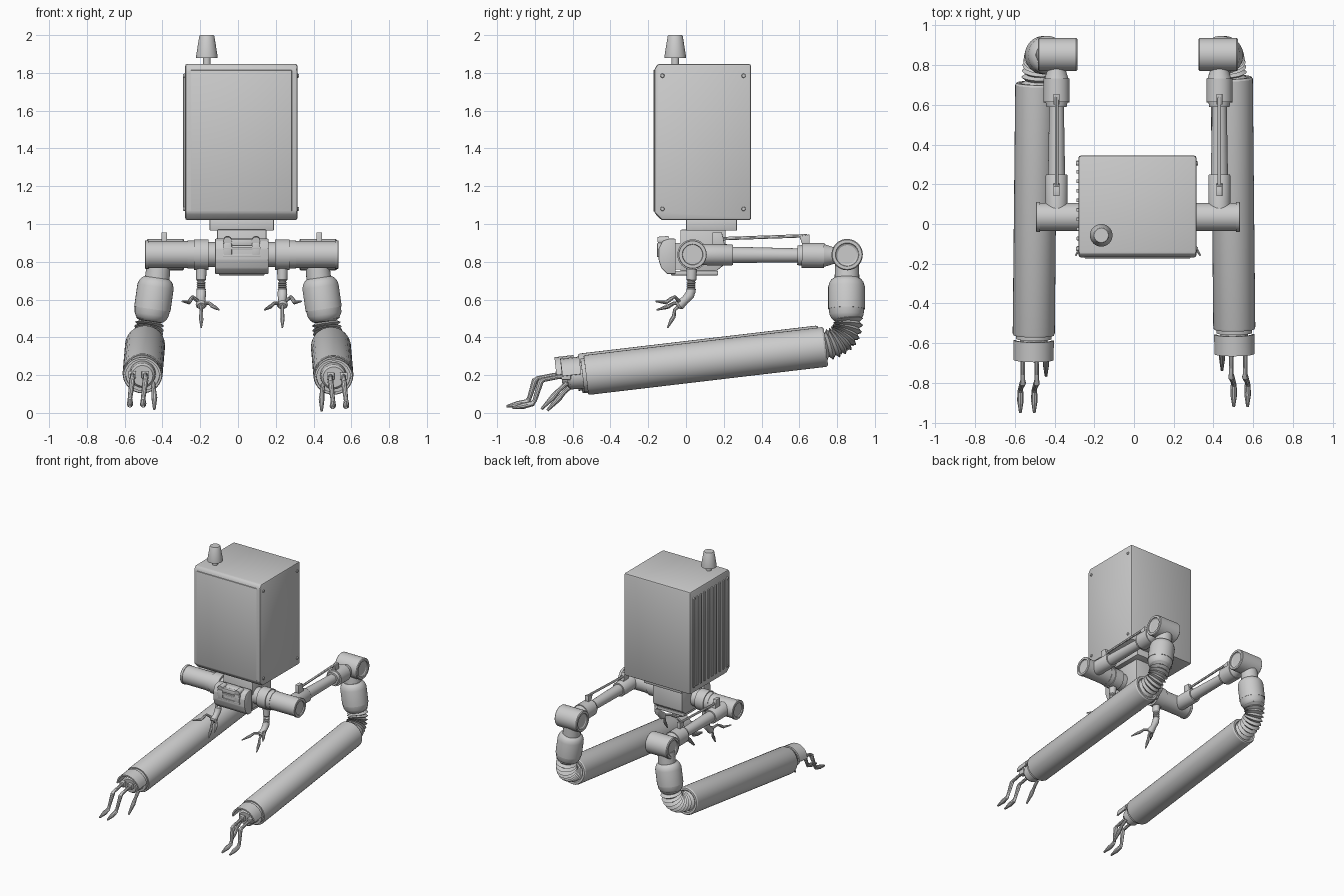
import bpy, bmesh, math
from mathutils import Vector as V


def finish(name, bm, bevel=0):
    bmesh.ops.recalc_face_normals(bm, faces=bm.faces)
    if bevel:
        bmesh.ops.bevel(bm, geom=bm.edges[:], offset=bevel, segments=2, affect='EDGES', profile=0.5)
    me = bpy.data.meshes.new(name)
    bm.to_mesh(me)
    bm.free()
    ob = bpy.data.objects.new(name, me)
    bpy.context.collection.objects.link(ob)
    return ob


def tube(name, pts, radii, seg=28, axis=None):
    """Sweep a circle of changing radius along points."""
    pts = [V(p) for p in pts]
    bm, rings, u = bmesh.new(), [], V((0.31, 0.52, 0.8))
    for i, (p, r) in enumerate(zip(pts, radii)):
        t = axis or (pts[min(i + 1, len(pts) - 1)] - pts[max(i - 1, 0)])
        t = t.normalized()
        u = (u - t * u.dot(t)).normalized()
        w = t.cross(u)
        rings.append([bm.verts.new(p + (u * math.cos(a) + w * math.sin(a)) * r)
                      for a in (2 * math.pi * k / seg for k in range(seg))])
    for a, b in zip(rings, rings[1:]):
        for k in range(seg):
            bm.faces.new((a[k], a[(k + 1) % seg], b[(k + 1) % seg], b[k]))
    bm.faces.new(rings[0])
    bm.faces.new(rings[-1])
    return finish(name, bm)


def lathe(name, a, b, prof, seg=32):
    """Turned part: profile of (fraction along a-b, radius)."""
    a, b = V(a), V(b)
    return tube(name, [a.lerp(b, t) for t, _ in prof], [r for _, r in prof], seg, b - a)


def cyl(name, a, b, r, r2=None, seg=28):
    return lathe(name, a, b, [(0, r), (1, r if r2 is None else r2)], seg)


def extrude(name, outline, o, u, v, w, bevel=0):
    o, u, v, w = map(V, (o, u, v, w))
    bm = bmesh.new()
    lo = [bm.verts.new(o + u * x + v * y) for x, y in outline]
    hi = [bm.verts.new(q.co + w) for q in lo]
    n = len(lo)
    for k in range(n):
        bm.faces.new((lo[k], lo[(k + 1) % n], hi[(k + 1) % n], hi[k]))
    bm.faces.new(lo)
    bm.faces.new(hi)
    return finish(name, bm, bevel)


def side_profile(name, outline, x0, x1, bevel=0):
    return extrude(name, outline, (x0, 0, 0), (0, 1, 0), (0, 0, 1), (x1 - x0, 0, 0), bevel)


def box(name, lo, hi, bevel=0):
    return side_profile(name, [(lo[1], lo[2]), (hi[1], lo[2]), (hi[1], hi[2]), (lo[1], hi[2])],
                        lo[0], hi[0], bevel)


# Tall body case with chamfered front, cooling fins and screws
side_profile("body_case", [(-0.13, 1.02), (-0.168, 1.06), (-0.168, 1.82), (-0.15, 1.848),
                           (0.345, 1.848), (0.345, 1.02)], -0.28, 0.315, 0.013)
box("front_panel", (-0.25, -0.173, 1.065), (0.285, -0.16, 1.815), 0.004)
for k in range(10):
    y = -0.13 + 0.048 * k
    box("cooling_fin", (-0.29, y, 1.07), (-0.27, y + 0.018, 1.79), 0.003)
for y in (-0.125, 0.305):
    for z in (1.08, 1.785):
        cyl("case_screw", (0.31, y, z), (0.322, y, z), 0.013, 0.009, 12)
        cyl("case_screw", (-0.275, y, z), (-0.292, y, z), 0.013, 0.009, 12)

# Antenna
cyl("antenna_stem", (-0.165, -0.057, 1.84), (-0.165, -0.057, 1.89), 0.02)
lathe("antenna_cap", (-0.165, -0.057, 1.88), (-0.165, -0.057, 2.0),
      [(0, 0.05), (0, 0.057), (0.08, 0.057), (0.95, 0.04), (1, 0.036)])

# Neck and pelvis
box("neck_plate", (-0.15, 0.0, 0.965), (0.19, 0.27, 1.025), 0.005)
side_profile("pelvis_block", [(-0.03, 0.75), (0.16, 0.75), (0.21, 0.79), (0.21, 0.97), (-0.03, 0.97)],
             -0.11, 0.15, 0.006)
box("pelvis_base", (-0.1, -0.08, 0.728), (0.14, 0.17, 0.752), 0.004)
side_profile("pelvis_front", [(-0.055, 0.735), (-0.1, 0.735), (-0.13, 0.765), (-0.145, 0.81),
                              (-0.145, 0.87), (-0.125, 0.91), (-0.095, 0.922), (-0.055, 0.922)],
             -0.122, 0.162, 0.006)
box("pelvis_link", (-0.1, -0.07, 0.76), (0.14, 0.0, 0.9))
for z in (0.832, 0.872):
    box("front_bar", (-0.08, -0.153, z - 0.007), (0.12, -0.12, z + 0.007), 0.003)
for x in (-0.055, 0.095):
    box("front_bracket", (x - 0.022, -0.153, 0.825), (x + 0.022, -0.12, 0.9), 0.005)
    cyl("front_lamp", (x, -0.15, 0.91), (x, -0.09, 0.915), 0.022, 0.022, 20)
box("front_slot", (-0.035, -0.149, 0.885), (0.075, -0.12, 0.918), 0.004)

# Cross beam carrying all limbs
cyl("cross_beam", (-0.3, 0.035, 0.838), (0.34, 0.035, 0.838), 0.066)

for s, side in ((1, "right_"), (-1, "left_")):
    def P(x, y, z):
        return (0.02 + s * x, y, z)

    def Q(x, y, z):
        return (s * x, y - (0 if s > 0 else 0.03), z + (0 if s > 0 else 0.008))

    # Beam sleeve with recessed end cap, and arm collar
    lathe(side + "beam_sleeve", P(0.23, 0.035, 0.838), P(0.513, 0.035, 0.838),
          [(0, 0.074), (0.2, 0.074), (0.2, 0.071), (0.93, 0.071), (0.93, 0.075), (0.99, 0.075),
           (1, 0.072), (1, 0.055), (0.97, 0.053)])
    cyl(side + "arm_collar", P(0.175, 0.035, 0.838), P(0.252, 0.035, 0.838), 0.081)

    # Upper leg: housing, shaft, collar
    lathe(side + "upper_leg", P(0.41, 0.06, 0.838), P(0.41, 0.85, 0.832),
          [(0, 0.056), (0.23, 0.056), (0.24, 0.052), (0.24, 0.043), (0.67, 0.037), (0.67, 0.051),
           (0.7, 0.055), (0.7, 0.066), (0.85, 0.066), (0.85, 0.06), (0.95, 0.035), (1, 0.035)])
    cyl(side + "strut_rod", P(0.41, 0.18, 0.922), P(0.41, 0.64, 0.938), 0.009, seg=12)
    side_profile(side + "strut_mount", [(0.14, 0.87), (0.21, 0.87), (0.19, 0.955), (0.14, 0.955)],
                 0.02 + s * 0.395, 0.02 + s * 0.425, 0.003)
    side_profile(side + "strut_end", [(0.62, 0.88), (0.655, 0.88), (0.655, 0.945), (0.6, 0.935)],
                 0.02 + s * 0.395, 0.02 + s * 0.425, 0.003)

    # Knee drum with recessed ends
    lathe(side + "knee_drum", P(0.305, 0.853, 0.838), P(0.503, 0.853, 0.838),
          [(0.06, 0.05), (0.03, 0.06), (0, 0.062), (0, 0.078), (0.03, 0.083), (0.97, 0.083),
           (1, 0.078), (1, 0.062), (0.97, 0.06), (0.94, 0.05)], 40)

    # Knee neck, capsule and bellows
    cyl(side + "shin_neck", (s * 0.418, 0.853, 0.8), (s * 0.43, 0.852, 0.69), 0.063, 0.066)
    lathe(side + "shin_capsule", (s * 0.43, 0.85, 0.715), (s * 0.463, 0.85, 0.485),
          [(0, 0.066), (0.04, 0.08), (0.1, 0.09), (0.2, 0.097), (0.72, 0.097), (0.72, 0.094),
           (0.85, 0.09), (0.93, 0.08), (0.98, 0.068), (1, 0.06)])
    a, b, c = V((s * 0.462, 0.858, 0.51)), V((s * 0.48, 0.875, 0.375)), V(Q(0.492, 0.73, 0.35))
    n = 19
    path = [a.lerp(b, k / n).lerp(b.lerp(c, k / n), k / n) for k in range(n + 1)]
    tube(side + "ankle_bellows", path, [0.078 if k % 2 else 0.056 for k in range(n + 1)])

    # Long lower leg with recessed ends
    back, front = V(Q(0.492, 0.74, 0.35)), V(Q(0.505, -0.53, 0.2))
    d = (front - back).normalized()
    lathe(side + "lower_leg", back, front,
          [(0.01, 0.075), (0, 0.085), (0, 0.1), (0.008, 0.106), (0.992, 0.106), (1, 0.102),
           (1, 0.092), (0.98, 0.09)], 36)

    # Wrist shell over the hand base
    u = V((1, 0, 0))
    v = u.cross(d)
    v = v if v.z > 0 else -v
    u = (u - d * u.dot(d)).normalized()
    arc = [math.radians(5 + 17 * k) for k in range(11)]
    ring = [(r * math.cos(t), r * math.sin(t)) for r, ts in ((0.102, arc), (0.09, arc[::-1])) for t in ts]
    extrude(side + "wrist_shell", ring, front + d * 0.025, u, v, d * 0.1)
    lathe(side + "hand_base", front - d * 0.04, front + d * 0.1,
          [(0, 0.09), (0.42, 0.09), (0.42, 0.07), (0.9, 0.066), (1, 0.055)])

    # Main hand: two fingers and a thumb
    for x in (0.49, 0.56):
        tip = x + 0.012
        box(side + "knuckle", Q(x - 0.02 * s, -0.66, 0.175), Q(x + 0.02 * s, -0.61, 0.215), 0.004)
        tube(side + "finger", [Q(x, -0.6, 0.2), Q(x, -0.68, 0.19), Q(x, -0.755, 0.175), Q(x, -0.77, 0.165),
                               Q(tip, -0.8, 0.068), Q(tip, -0.812, 0.05), Q(tip, -0.86, 0.038), Q(tip, -0.92, 0.026)],
             [0.014, 0.012, 0.012, 0.016, 0.012, 0.015, 0.017, 0.007], 10)
    tube(side + "thumb", [Q(0.45, -0.6, 0.15), Q(0.445, -0.645, 0.11), Q(0.443, -0.675, 0.075),
                          Q(0.443, -0.735, 0.012)], [0.013, 0.012, 0.016, 0.007], 10)

    # Small arm with bellows and claw
    x = 0.215
    lathe(side + "small_arm", P(x, 0.03, 0.79), P(x, 0.027, 0.635),
          [(0, 0.03), (0.55, 0.026), (0.6, 0.019)] +
          [(0.62 + 0.035 * k, 0.025 if k % 2 else 0.019) for k in range(8)] + [(1, 0.022)], 20)
    tube(side + "small_forearm", [P(x, 0.027, 0.65), P(x, 0.02, 0.625), P(x, -0.005, 0.597),
                                  P(x, -0.035, 0.572), P(x, -0.045, 0.565)],
         [0.024, 0.026, 0.022, 0.029, 0.02], 18)
    tube(side + "outer_claw", [P(x + 0.01, -0.03, 0.585), P(x + 0.045, -0.06, 0.615), P(x + 0.055, -0.085, 0.6),
                               P(x + 0.065, -0.105, 0.585), P(x + 0.1, -0.16, 0.59)],
         [0.01, 0.009, 0.011, 0.011, 0.004], 8)
    tube(side + "inner_claw", [P(x - 0.01, -0.03, 0.58), P(x - 0.045, -0.065, 0.58), P(x - 0.06, -0.09, 0.565),
                               P(x - 0.07, -0.105, 0.56), P(x - 0.095, -0.155, 0.545)],
         [0.01, 0.009, 0.011, 0.011, 0.004], 8)
    tube(side + "lower_claw", [P(x, -0.035, 0.57), P(x, -0.06, 0.545), P(x, -0.065, 0.51),
                               P(x, -0.075, 0.495), P(x, -0.098, 0.45)],
         [0.011, 0.009, 0.011, 0.012, 0.004], 8)

# Smooth turned surfaces, keep hard edges
bpy.ops.object.select_all(action='SELECT')
bpy.context.view_layer.objects.active = bpy.context.scene.objects[0]
bpy.ops.object.shade_smooth_by_angle(angle=math.radians(30))
